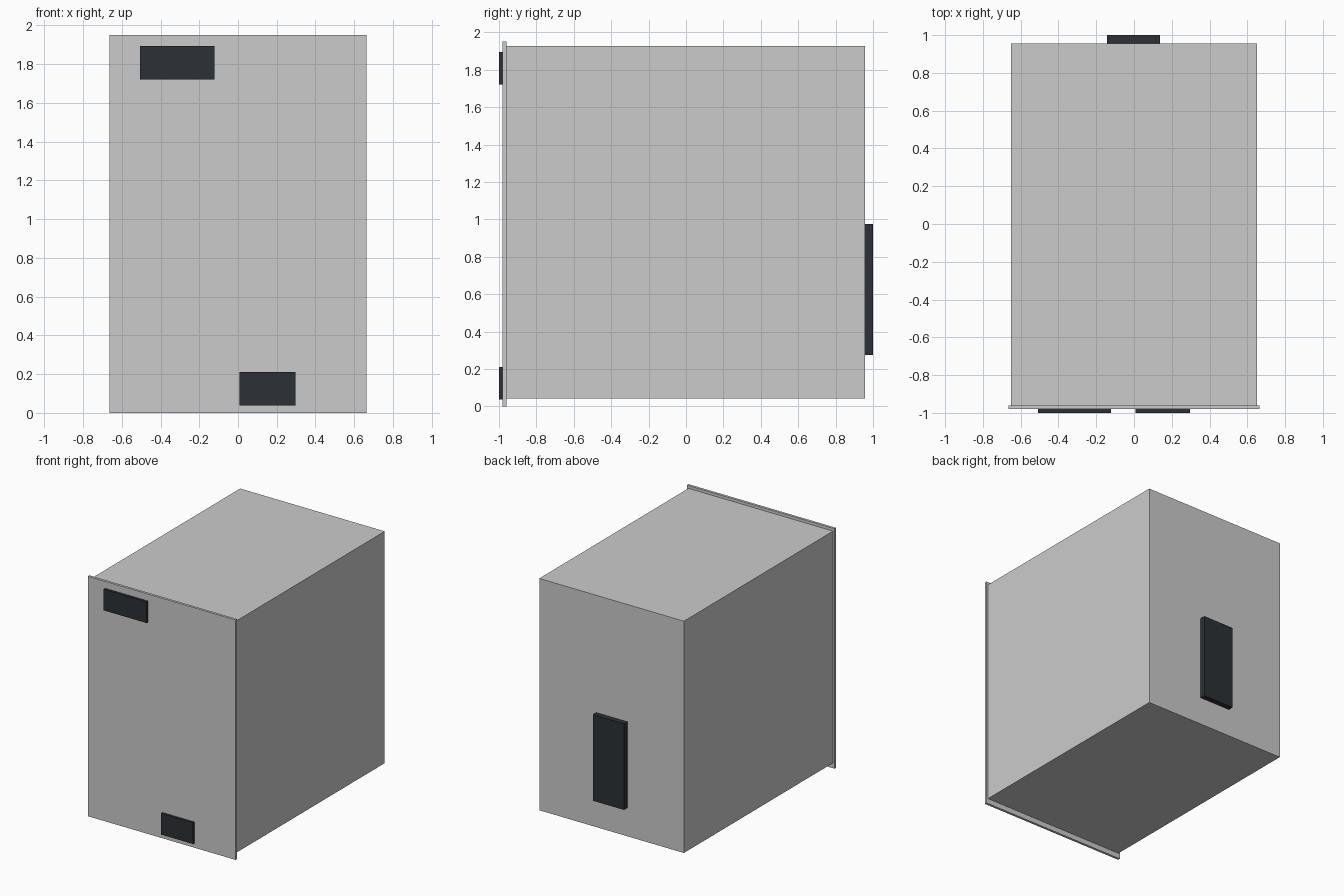
import bpy

if "Cube" in bpy.data.objects:
    bpy.data.objects.remove(bpy.data.objects["Cube"])

# Near-black material for the handle, label and rear cover
dark = bpy.data.materials.new("dark_plastic")
dark.diffuse_color = (0.025, 0.03, 0.035, 1)
dark.use_nodes = True
dark.node_tree.nodes["Principled BSDF"].inputs["Base Color"].default_value = dark.diffuse_color


def box(name, x, y, z, mat=None):
    """Box spanning the (min, max) ranges on each axis."""
    bpy.ops.mesh.primitive_cube_add(size=1, location=[(a + b) / 2 for a, b in (x, y, z)])
    ob = bpy.context.object
    ob.name = name
    ob.scale = [b - a for a, b in (x, y, z)]
    bpy.ops.object.transform_apply(location=False, rotation=False, scale=True)
    if mat:
        ob.data.materials.append(mat)
    return ob


# Main housing
box("housing", (-0.65, 0.65), (-0.96, 0.956), (0.043, 1.927))

# Thin front plate overhanging the housing
box("front_plate", (-0.664, 0.664), (-0.98, -0.96), (0.0, 1.95))

# Dark raised pads on the front plate
box("upper_front_pad", (-0.507, -0.122), (-1.0, -0.98), (1.722, 1.894), dark)
box("lower_front_pad", (0.008, 0.296), (-1.0, -0.98), (0.038, 0.21), dark)

# Dark connector block on the back
box("rear_connector", (-0.142, 0.138), (0.956, 1.0), (0.274, 0.974), dark)
